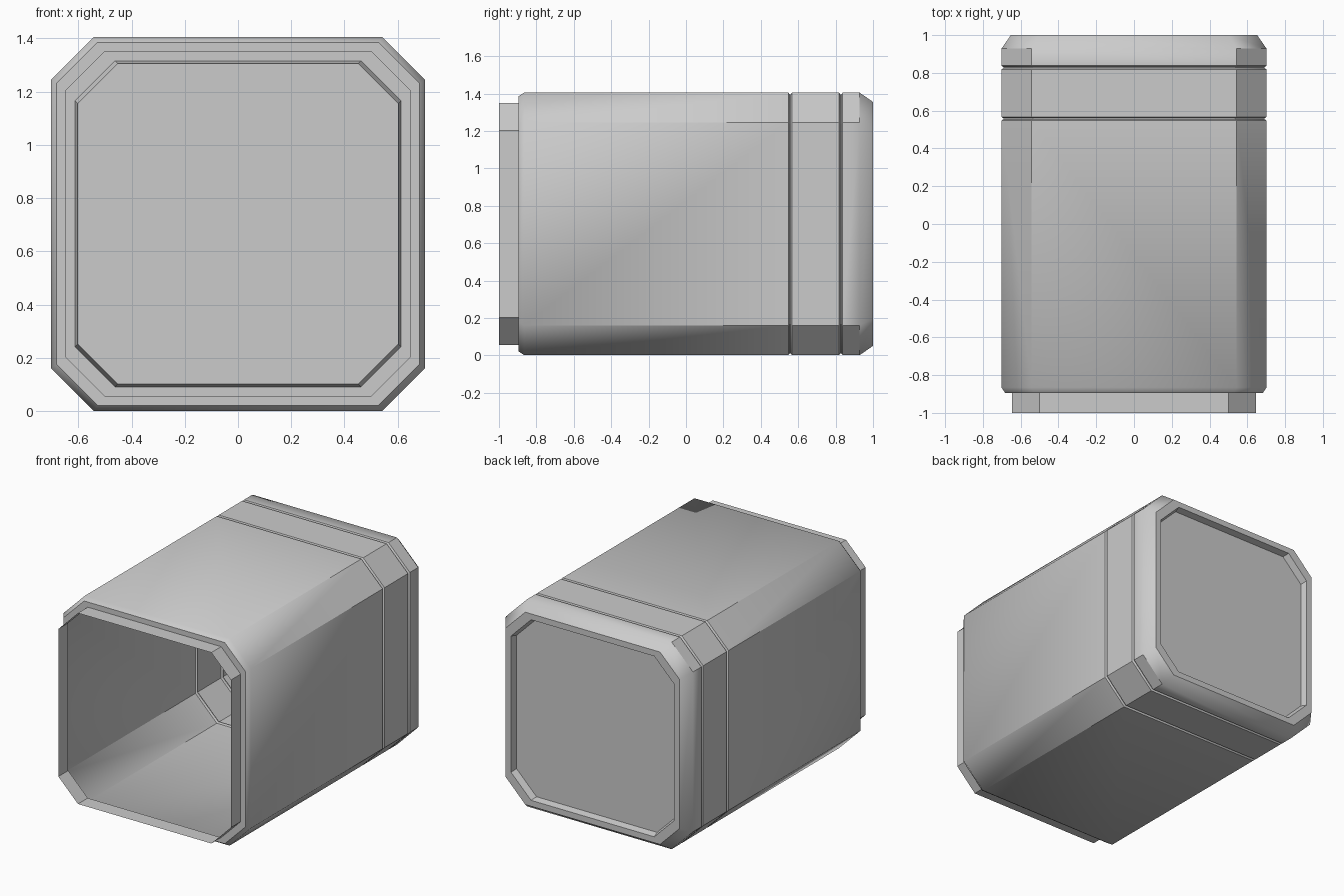
import bpy, bmesh

if "Cube" in bpy.data.objects:
    bpy.data.objects.remove(bpy.data.objects["Cube"])

CZ = 0.703  # height of the long axis


def ring(bm, y, half, cut):
    """Chamfered-square loop around the y axis."""
    a, b = half, half - cut
    pts = [(a, -b), (a, b), (b, a), (-b, a), (-a, b), (-a, -b), (-b, -a), (b, -a)]
    return [bm.verts.new((x, y, CZ + z)) for x, z in pts]


def groove(y):
    """Shallow V-shaped seam in the outer wall."""
    return [(y - 0.010, 0.702, 0.16), (y - 0.003, 0.692, 0.157),
            (y + 0.003, 0.692, 0.157), (y + 0.010, 0.702, 0.16)]


# Thin shell: open front lip, shoulder, body, two seams, bevelled rear rim, recess
profile = [(-1.0, 0.647, 0.147), (-0.895, 0.647, 0.147), (-0.895, 0.682, 0.155),
           (-0.865, 0.702, 0.16)]
profile += groove(0.557) + groove(0.828)
profile += [(0.928, 0.702, 0.16), (1.0, 0.652, 0.147), (1.0, 0.612, 0.15),
            (0.955, 0.602, 0.15)]

bm = bmesh.new()
rings = [ring(bm, *p) for p in profile]
for r0, r1 in zip(rings, rings[1:]):
    for i in range(8):
        j = (i + 1) % 8
        bm.faces.new((r0[i], r0[j], r1[j], r1[i]))

# Recessed rear panel
bm.faces.new(rings[-1])
bmesh.ops.recalc_face_normals(bm, faces=bm.faces)
# Outer wall must face outwards (the shell is open at the front)
side = max(bm.faces, key=lambda f: f.calc_center_median().x)
if side.normal.x < 0:
    bmesh.ops.reverse_faces(bm, faces=bm.faces)

mesh = bpy.data.meshes.new("octagonal_shell")
bm.to_mesh(mesh)
bm.free()
shell = bpy.data.objects.new("octagonal_shell", mesh)
bpy.context.collection.objects.link(shell)
bpy.context.view_layer.objects.active = shell
shell.select_set(True)
bpy.ops.object.shade_smooth_by_angle(angle=0.7)
